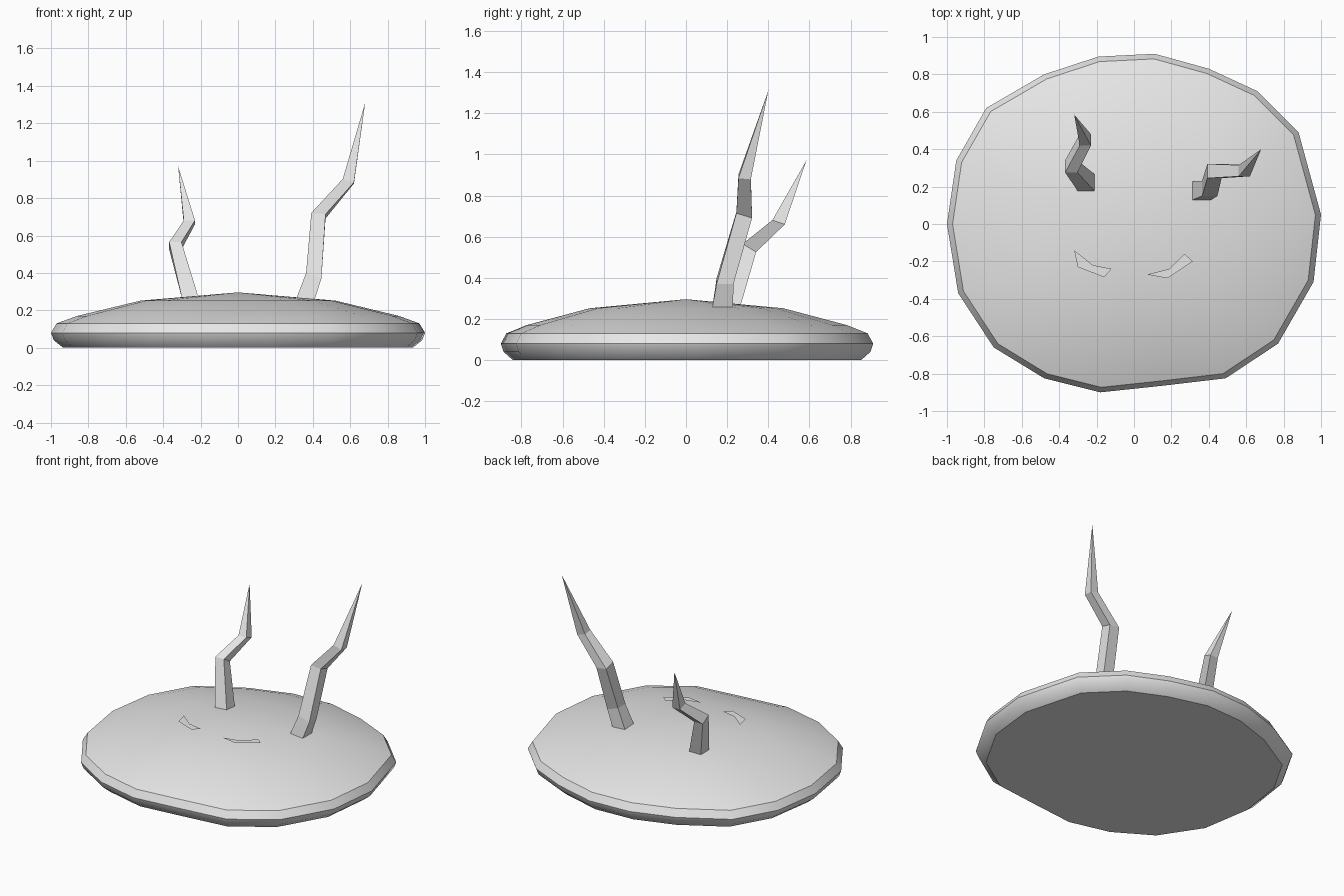
import bpy

if "Cube" in bpy.data.objects:
    bpy.data.objects.remove(bpy.data.objects["Cube"])

gray = bpy.data.materials.new("light gray")
gray.diffuse_color = (0.8, 0.8, 0.8, 1)
gray.use_nodes = True
gray.node_tree.nodes["Principled BSDF"].inputs["Base Color"].default_value = gray.diffuse_color


def make(name, verts, faces, smooth=False):
    mesh = bpy.data.meshes.new(name)
    mesh.from_pydata(verts, [], faces)
    mesh.materials.append(gray)
    mesh.update()
    for p in mesh.polygons:
        p.use_smooth = smooth
    ob = bpy.data.objects.new(name, mesh)
    bpy.context.collection.objects.link(ob)
    return ob


def bridge(a, b, n):
    return [(a + i, a + (i + 1) % n, b + (i + 1) % n, b + i) for i in range(n)]


# Mound: uneven outline stacked at several heights, closed by a low peak
outline = [(1.0, 0.05), (0.88, 0.49), (0.66, 0.71), (0.40, 0.83), (0.11, 0.91),
           (-0.19, 0.895), (-0.48, 0.80), (-0.79, 0.62), (-0.95, 0.34),
           (-1.0, 0.0), (-0.94, -0.37), (-0.75, -0.66), (-0.48, -0.825),
           (-0.18, -0.90), (0.15, -0.865), (0.49, -0.825), (0.77, -0.64), (0.96, -0.31)]
levels = [(0.935, 0.0), (0.985, 0.04), (1.0, 0.08), (0.97, 0.13),
          (0.86, 0.17), (0.52, 0.252)]
n = len(outline)
verts = [(x * s, y * s, z) for s, z in levels for x, y in outline]
faces = [tuple(reversed(range(n)))]
for k in range(len(levels) - 1):
    faces += bridge(k * n, (k + 1) * n, n)
last = (len(levels) - 1) * n
verts.append((0, 0, 0.296))
faces += [(last + i, last + (i + 1) % n, len(verts) - 1) for i in range(n)]
mound = make("mound", verts, faces, True)
bpy.context.view_layer.objects.active = mound
mound.select_set(True)
bpy.ops.object.shade_smooth_by_angle(angle=0.6)


# Branches: four-sided crooked spikes; each ring is centre, half width, x tilt, y tilt
def branch(name, rings, tip):
    v, f = [], [(3, 2, 1, 0)]
    for x, y, z, h, tx, ty in rings:
        for a, b in ((-h, -h), (h, -h), (h, h), (-h, h)):
            v.append((x + a, y + b, z + a * tx + b * ty))
    for k in range(len(rings) - 1):
        f += bridge(4 * k, 4 * k + 4, 4)
    top = 4 * len(rings) - 4
    v.append(tip)
    f += [(top + i, top + (i + 1) % 4, len(v) - 1) for i in range(4)]
    make(name, v, f)


branch("left_branch", [(-0.255, 0.22, 0.265, 0.045, 0, 0),
                       (-0.335, 0.308, 0.545, 0.033, 0, -0.6),
                       (-0.26, 0.45, 0.67, 0.03, 0, -0.35)], (-0.32, 0.585, 0.97))
branch("right_branch", [(0.36, 0.178, 0.258, 0.05, 0, 0),
                        (0.405, 0.19, 0.385, 0.041, -0.35, 0),
                        (0.43, 0.283, 0.706, 0.038, -0.1, -0.3),
                        (0.59, 0.285, 0.89, 0.03, -0.3, -0.1)], (0.68, 0.40, 1.31))


# Eyes: thin bent outlines just above the mound
def eye(name, pts):
    make(name, [(x, y, 0.325) for x, y in pts], [(0, 1, 4, 5), (1, 2, 3, 4)])


eye("left_eye", [(-0.30, -0.23), (-0.16, -0.285), (-0.12, -0.24),
                 (-0.12, -0.24), (-0.22, -0.22), (-0.32, -0.14)])
eye("right_eye", [(0.07, -0.27), (0.18, -0.29), (0.315, -0.20),
                  (0.27, -0.16), (0.19, -0.24), (0.07, -0.27)])
